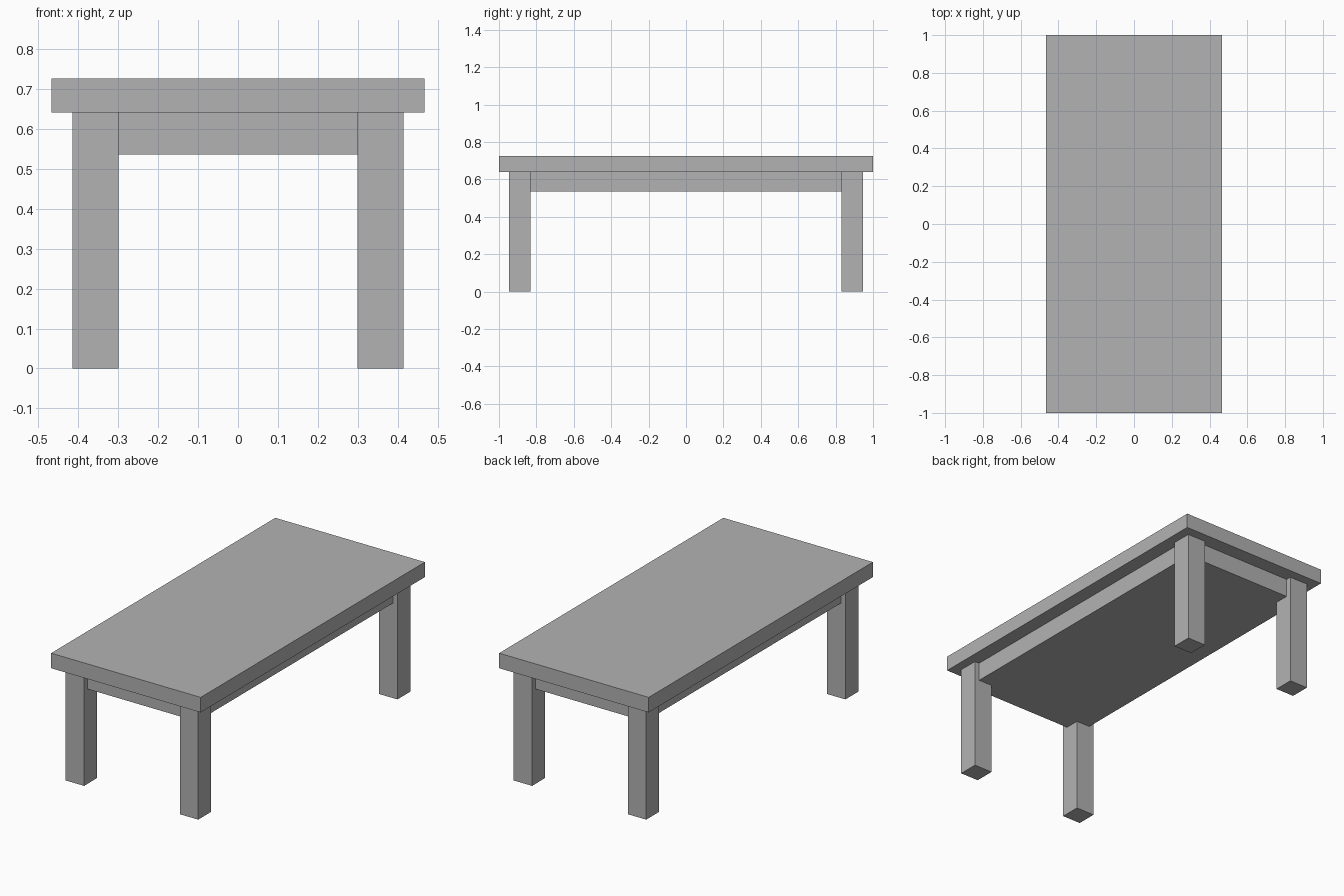
import bpy

if "Cube" in bpy.data.objects:
    bpy.data.objects.remove(bpy.data.objects["Cube"])

grey = bpy.data.materials.new("plain grey")
grey.diffuse_color = (0.448, 0.448, 0.448, 1.0)
grey.use_nodes = True
grey.node_tree.nodes["Principled BSDF"].inputs["Base Color"].default_value = grey.diffuse_color


def box(name, x, y, z):
    """Axis-aligned box from (min, max) ranges."""
    bpy.ops.mesh.primitive_cube_add(size=1, location=[sum(r) / 2 for r in (x, y, z)])
    ob = bpy.context.object
    ob.name = name
    ob.scale = [r[1] - r[0] for r in (x, y, z)]
    bpy.ops.object.transform_apply(location=False, rotation=False, scale=True)
    ob.data.materials.append(grey)
    return ob


# Overhanging slab and the solid apron block beneath it
TOP, UNDER, APRON = 0.725, 0.64, 0.535
box("table_top", (-0.467, 0.467), (-1, 1), (UNDER, TOP))
box("apron", (-0.385, 0.385), (-0.915, 0.915), (APRON, UNDER))

# Four square corner legs, standing slightly proud of the apron
for sx, side in ((-1, "left"), (1, "right")):
    for sy, end in ((-1, "front"), (1, "back")):
        box(f"{end}_{side}_leg",
            sorted((sx * 0.299, sx * 0.414)),
            sorted((sy * 0.831, sy * 0.946)),
            (0, UNDER))
